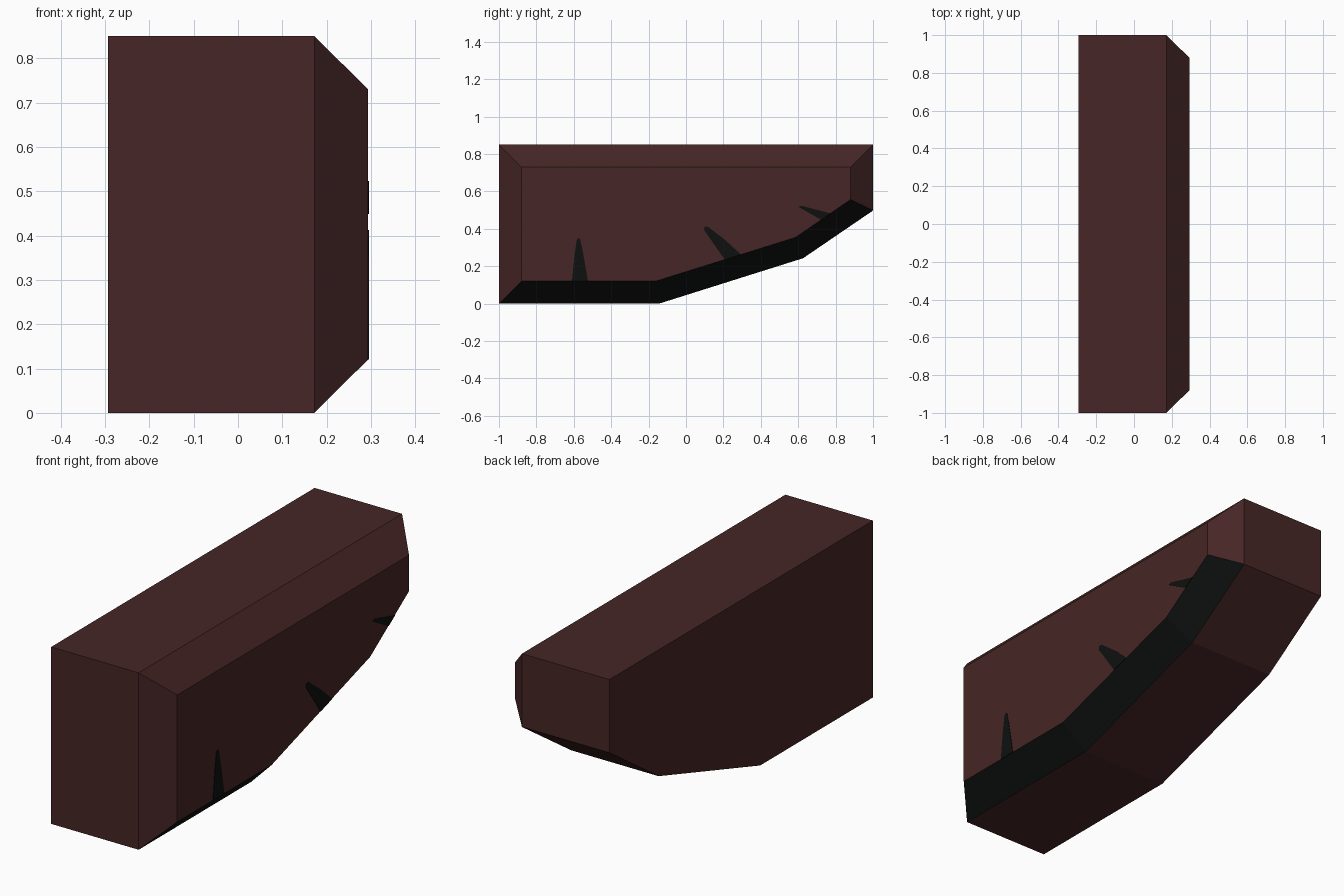
import bpy, bmesh

if "Cube" in bpy.data.objects:
    bpy.data.objects.remove(bpy.data.objects["Cube"])


def material(name, color):
    m = bpy.data.materials.new(name)
    m.diffuse_color = (*color, 1)
    m.use_nodes = True
    m.node_tree.nodes["Principled BSDF"].inputs["Base Color"].default_value = m.diffuse_color
    return m


brown = material("dark brown", (0.062, 0.019, 0.019))
black = material("soot black", (0.0045, 0.005, 0.005))

X_BACK, X_RIM, X_FACE = -0.293, 0.172, 0.293

# Side outlines (y, z): full outline, and the smaller raised front face
OUTER = [(-1, 0), (-0.145, 0), (0.626, 0.243), (1, 0.498), (1, 0.85), (-1, 0.85)]
INNER = [(-0.88, 0.12), (-0.163, 0.12), (0.585, 0.354), (0.88, 0.557), (0.88, 0.73), (-0.88, 0.73)]


def finish(name, bm, mats):
    bmesh.ops.recalc_face_normals(bm, faces=bm.faces)
    mesh = bpy.data.meshes.new(name)
    bm.to_mesh(mesh)
    bm.free()
    for m in mats:
        mesh.materials.append(m)
    obj = bpy.data.objects.new(name, mesh)
    bpy.context.collection.objects.link(obj)
    return obj


# Block: three rings joined, lower bevel blackened
bm = bmesh.new()
rings = [[bm.verts.new((x, y, z)) for y, z in pts]
         for x, pts in ((X_BACK, OUTER), (X_RIM, OUTER), (X_FACE, INNER))]
bm.faces.new(rings[0])
bm.faces.new(rings[-1])
n = len(OUTER)
for r in range(2):
    for i in range(n):
        j = (i + 1) % n
        f = bm.faces.new((rings[r][i], rings[r][j], rings[r + 1][j], rings[r + 1][i]))
        f.material_index = 1 if r == 1 and i < 3 else 0
finish("wedge_block", bm, [brown, black])

# Black scorch spikes: thin plates on the side face
SPIKES = [
    [(-0.61, 0.12), (-0.524, 0.12), (-0.55, 0.27), (-0.566, 0.345), (-0.577, 0.352), (-0.584, 0.34), (-0.596, 0.26)],
    [(0.207, 0.236), (0.294, 0.263), (0.21, 0.34), (0.118, 0.411), (0.1, 0.412), (0.096, 0.395)],
    [(0.722, 0.449), (0.772, 0.483), (0.695, 0.503), (0.62, 0.523), (0.6, 0.518)],
]
for k, pts in enumerate(SPIKES, 1):
    bm = bmesh.new()
    face = bm.faces.new([bm.verts.new((X_FACE - 0.001, y, z)) for y, z in pts])
    ext = bmesh.ops.extrude_face_region(bm, geom=[face])
    tops = [v for v in ext["geom"] if isinstance(v, bmesh.types.BMVert)]
    bmesh.ops.translate(bm, verts=tops, vec=(0.003, 0, 0))
    finish(f"scorch_spike_{k}", bm, [black])
